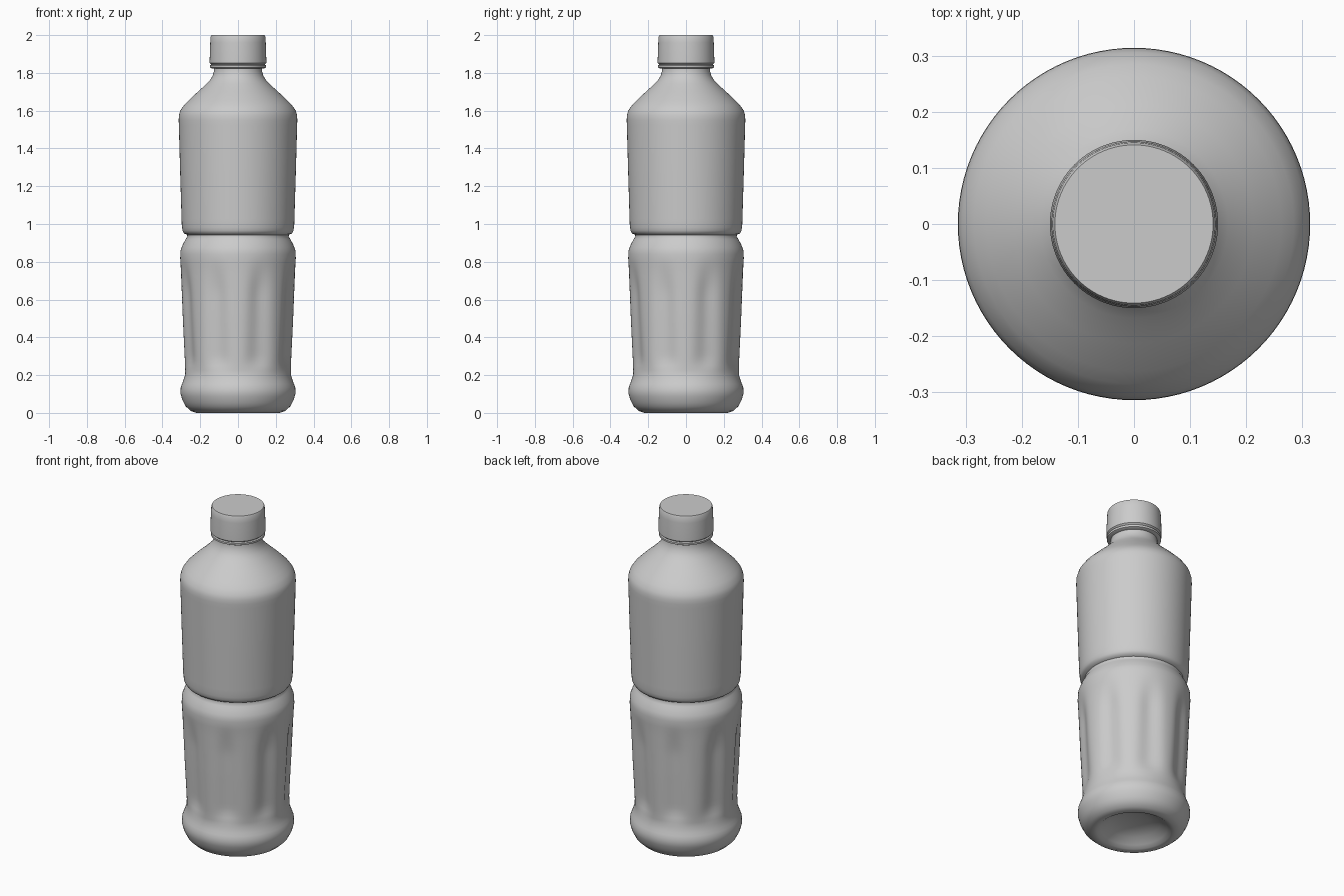
import bpy, bmesh, math

cube = bpy.data.objects.get("Cube")
if cube:
    bpy.data.objects.remove(cube, do_unlink=True)

SEGMENTS = 96
FLUTES = 8

grey = bpy.data.materials.new("light_grey")
grey.use_nodes = True
colour = (0.6, 0.6, 0.6, 1)
grey.diffuse_color = colour
grey.node_tree.nodes["Principled BSDF"].inputs["Base Color"].default_value = colour


def smooth(a, b, t):
    t = min(max((t - a) / (b - a), 0), 1)
    return t * t * (3 - 2 * t)


def grip(r, z, angle):
    """Shallow vertical flutes that widen towards the base."""
    height = smooth(0.2, 0.3, z) * (1 - smooth(0.62, 0.84, z))
    wave = 0.5 - 0.5 * math.cos(FLUTES * angle)
    return r - 0.018 * height * wave ** (0.7 + 2 * z)


def densify(profile, step):
    """Split long profile segments so surface relief has enough rings."""
    out = [profile[0]]
    for (r0, z0), (r1, z1) in zip(profile, profile[1:]):
        n = max(1, math.ceil(abs(z1 - z0) / step))
        out += [(r0 + (r1 - r0) * i / n, z0 + (z1 - z0) * i / n)
                for i in range(1, n + 1)]
    return out


def lathe(name, profile, sharp, relief=None):
    """Revolve a profile running from the bottom pole to the top pole."""
    bm = bmesh.new()
    rings = []
    for r, z in profile:
        if r == 0:
            rings.append([bm.verts.new((0, 0, z))] * SEGMENTS)
            continue
        ring = []
        for i in range(SEGMENTS):
            a = math.tau * i / SEGMENTS
            rr = relief(r, z, a) if relief else r
            ring.append(bm.verts.new((rr * math.cos(a), rr * math.sin(a), z)))
        rings.append(ring)
    for low, high in zip(rings, rings[1:]):
        for i in range(SEGMENTS):
            j = (i + 1) % SEGMENTS
            corners = dict.fromkeys((low[i], low[j], high[j], high[i]))
            bm.faces.new(list(corners))
    bmesh.ops.recalc_face_normals(bm, faces=bm.faces)
    mesh = bpy.data.meshes.new(name)
    bm.to_mesh(mesh)
    bm.free()
    mesh.materials.append(grey)
    obj = bpy.data.objects.new(name, mesh)
    bpy.context.collection.objects.link(obj)
    bpy.ops.object.select_all(action='DESELECT')
    obj.select_set(True)
    bpy.context.view_layer.objects.active = obj
    bpy.ops.object.shade_smooth_by_angle(angle=math.radians(sharp))


# Bottle: dished base, foot bulge, fluted grip, waist groove, label wall, shoulder, neck
bottle = [
    (0, 0.07), (0.08, 0.065), (0.14, 0.045), (0.18, 0.018), (0.2, 0.004),
    (0.22, 0), (0.25, 0.01), (0.277, 0.035), (0.295, 0.07), (0.305, 0.105),
    (0.303, 0.135), (0.29, 0.17), (0.28, 0.2), (0.28, 0.25), (0.292, 0.5),
    (0.302, 0.75), (0.306, 0.82), (0.304, 0.86), (0.293, 0.89), (0.277, 0.92),
    (0.268, 0.935), (0.27, 0.943), (0.286, 0.95), (0.294, 0.965), (0.298, 1),
    (0.307, 1.3), (0.314, 1.55), (0.313, 1.575), (0.306, 1.6), (0.285, 1.63),
    (0.24, 1.675), (0.185, 1.725), (0.15, 1.76), (0.134, 1.785), (0.127, 1.81),
    (0.126, 1.85), (0, 1.85),
]
lathe("bottle_body", densify(bottle, 0.03), 50, grip)

# Tamper ring below the cap
lathe("tamper_ring", [(0, 1.822), (0.135, 1.822), (0.147, 1.828), (0.148, 1.84),
                      (0.138, 1.846), (0, 1.846)], 30)

# Screw cap
lathe("cap", [(0, 1.843), (0.14, 1.843), (0.15, 1.852), (0.15, 1.87),
              (0.147, 1.96), (0.145, 1.992), (0.141, 2), (0, 2)], 30)
